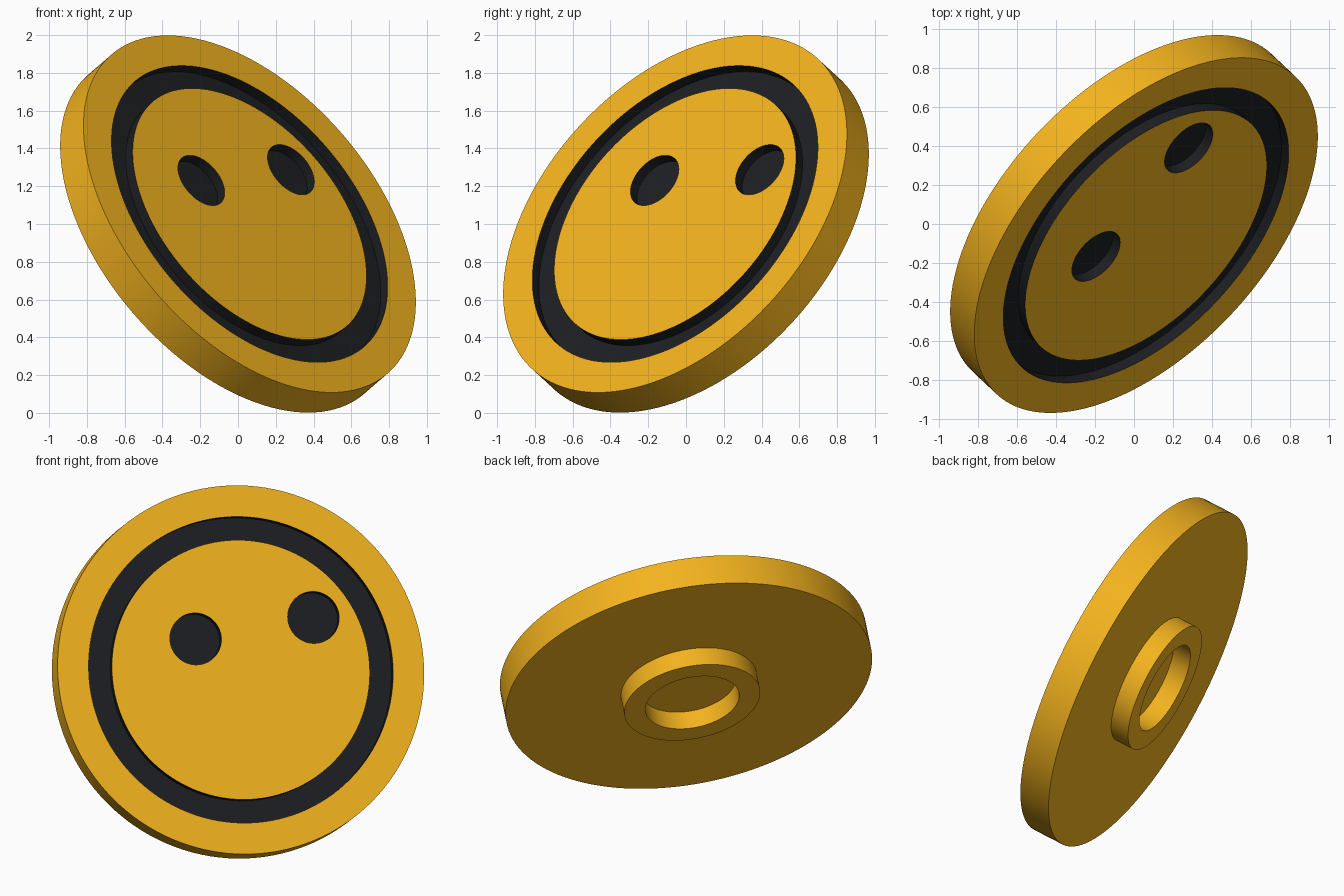
import bpy, bmesh, math
from mathutils import Matrix, Vector

if "Cube" in bpy.data.objects:
    bpy.data.objects.remove(bpy.data.objects["Cube"])

SEG = 128
R, T, DEPTH = 1.117, 0.20, 0.06          # disc radius, thickness, recess depth

# Local frame: w is the face normal, u runs level across the face, v runs up it
w = Vector((0.616, -0.58, 0.533)).normalized()
u = Vector((0, 0, 1)).cross(w).normalized()
v = w.cross(u)
FRAME = Matrix.Translation((0, 0, 1)) @ Matrix((u, v, w)).transposed().to_4x4()


def material(name, colour):
    m = bpy.data.materials.new(name)
    m.diffuse_color = (*colour, 1)
    m.use_nodes = True
    m.node_tree.nodes["Principled BSDF"].inputs["Base Color"].default_value = m.diffuse_color
    return m


gold = material("gold", (0.90, 0.45, 0.013))
black = material("black", (0.012, 0.013, 0.016))


def lathe(name, profile, mat, centre=(0, 0)):
    """Revolve a closed (radius, height) outline; radius 0 makes a pole."""
    bm = bmesh.new()
    rings = []
    for r, h in profile:
        n = SEG if r > 0 else 1
        rings.append([bm.verts.new((centre[0] + r * math.cos(2 * math.pi * i / SEG),
                                    centre[1] + r * math.sin(2 * math.pi * i / SEG), h))
                      for i in range(n)])
    for a, b in zip(rings, rings[1:] + rings[:1]):
        if len(a) == len(b) == 1:
            continue
        for i in range(SEG):
            j = (i + 1) % SEG
            quad = [a[i % len(a)], a[j % len(a)], b[j % len(b)], b[i % len(b)]]
            bm.faces.new(list(dict.fromkeys(quad)))
    bmesh.ops.recalc_face_normals(bm, faces=bm.faces)
    me = bpy.data.meshes.new(name)
    bm.to_mesh(me)
    bm.free()
    me.materials.append(mat)
    ob = bpy.data.objects.new(name, me)
    ob.matrix_world = FRAME
    bpy.context.collection.objects.link(ob)
    return ob


def activate(ob):
    bpy.ops.object.select_all(action='DESELECT')
    ob.select_set(True)
    bpy.context.view_layer.objects.active = ob


# Main disc
top, floor, over = T / 2, T / 2 - DEPTH, T / 2 + 0.1
disc = lathe("disc", [(0, -top), (R, -top), (R, top), (0, top)], gold)

# Ring groove and two round eye recesses, cut with dark walls and floors
cutters = [lathe("groove_cutter", [(0.786, floor), (0.928, floor),
                                   (0.928, over), (0.786, over)], black)]
for eye in ((-0.254, 0.21), (0.476, 0.277)):
    cutters.append(lathe("eye_cutter", [(0, floor), (0.157, floor),
                                        (0.157, over), (0, over)], black, eye))
for c in cutters:
    c.hide_render = True
    activate(disc)
    mod = disc.modifiers.new("cut", 'BOOLEAN')
    mod.operation, mod.solver, mod.object = 'DIFFERENCE', 'EXACT', c
    mod.material_mode = 'TRANSFER'
    bpy.ops.object.modifier_apply(modifier=mod.name)
    bpy.data.objects.remove(c)

# Raised collar on the back
collar = lathe("back_collar", [(0.286, -top), (0.414, -top),
                               (0.414, -top - 0.12), (0.286, -top - 0.12)], gold)

for ob in (disc, collar):
    activate(ob)
    bpy.ops.object.shade_smooth_by_angle(angle=math.radians(30))
